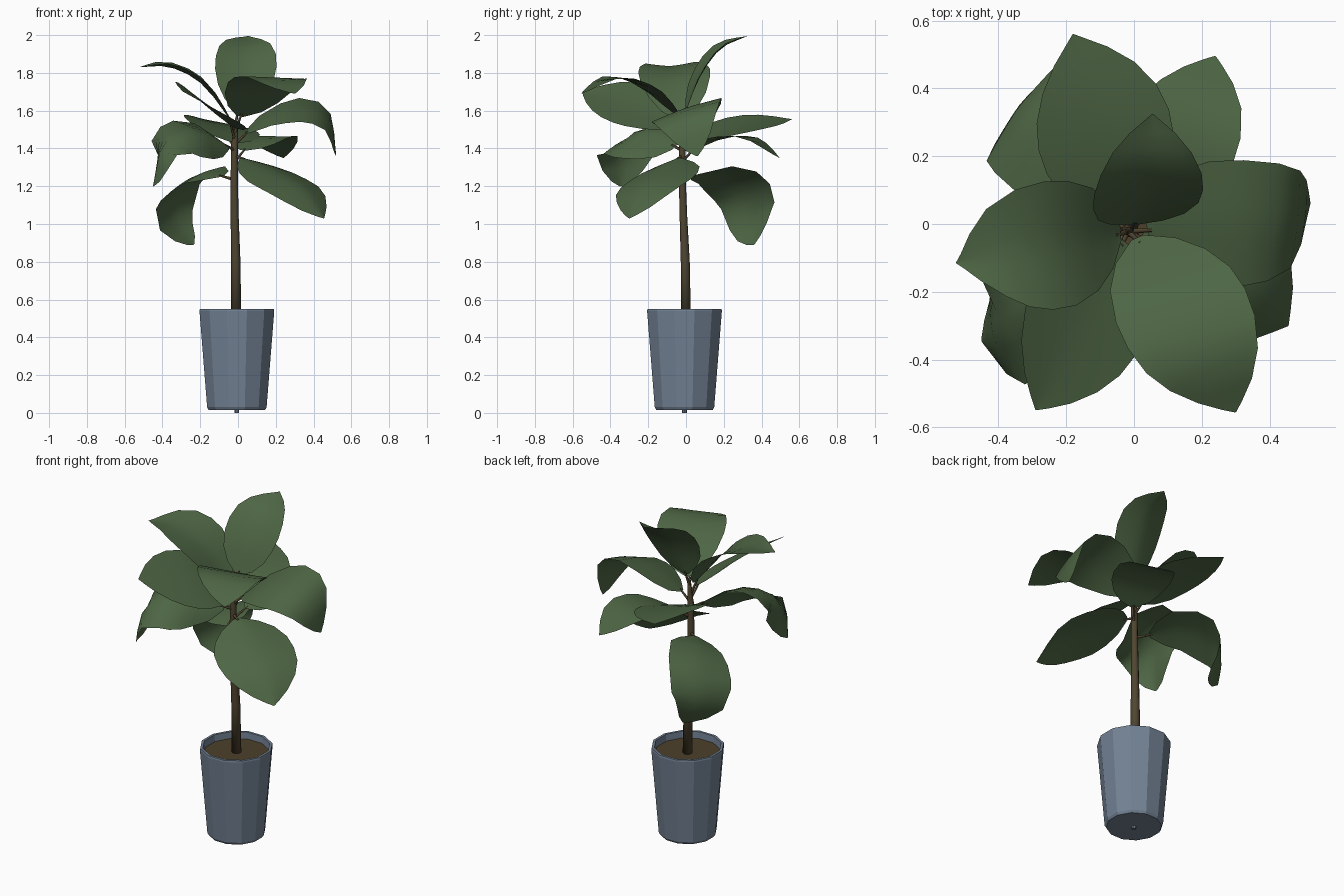
import bpy, bmesh, math
from mathutils import Vector as V

if "Cube" in bpy.data.objects:
    bpy.data.objects.remove(bpy.data.objects["Cube"])


def mat(name, c):
    m = bpy.data.materials.new(name)
    m.diffuse_color = (*c, 1)
    m.use_nodes = True
    m.node_tree.nodes["Principled BSDF"].inputs["Base Color"].default_value = m.diffuse_color
    return m


LEAF = mat("leaf green", (0.076, 0.132, 0.058))
POT = mat("slate blue", (0.170, 0.222, 0.295))
BARK = mat("bark brown", (0.080, 0.060, 0.030))
SOIL = mat("soil brown", (0.072, 0.052, 0.024))


def add(name, verts, faces, m, smooth=False):
    me = bpy.data.meshes.new(name)
    me.from_pydata([tuple(v) for v in verts], [], faces)
    me.materials.append(m)
    bm = bmesh.new()
    bm.from_mesh(me)
    if name[:4] != "leaf":
        bmesh.ops.recalc_face_normals(bm, faces=bm.faces)
    for f in bm.faces:
        f.smooth = smooth
    bm.to_mesh(me)
    bm.free()
    ob = bpy.data.objects.new(name, me)
    bpy.context.collection.objects.link(ob)
    return ob


def rings(name, prof, n, m, smooth=False, phase=0.0):
    """Loft of horizontal polygons: prof holds (x, y, z, radius)."""
    vs = [(x + r * math.cos(phase + 2 * math.pi * k / n),
           y + r * math.sin(phase + 2 * math.pi * k / n), z)
          for x, y, z, r in prof for k in range(n)]
    fs = [(i * n + k, i * n + (k + 1) % n, (i + 1) * n + (k + 1) % n, (i + 1) * n + k)
          for i in range(len(prof) - 1) for k in range(n)]
    fs += [tuple(range(n)), tuple(range(len(vs) - n, len(vs)))]
    return add(name, vs, fs, m, smooth)


def spline(pts, t):
    """Catmull-Rom point at t in 0..1."""
    p = [2 * pts[0] - pts[1]] + pts + [2 * pts[-1] - pts[-2]]
    f = t * (len(pts) - 1)
    i = min(int(f), len(pts) - 2)
    u = f - i
    a, b, c, d = p[i:i + 4]
    return 0.5 * (2 * b + (c - a) * u + (2 * a - 5 * b + 4 * c - d) * u * u
                  + (3 * b - a - 3 * c + d) * u ** 3)


WIDTH = [(0, .10), (.08, .50), (.2, .80), (.35, .97), (.48, 1), (.62, .93),
         (.76, .74), (.88, .45), (.96, .17), (1, .01)]


def leaf(name, pts, side, w, cup, stem_z, point=1.0):
    """Blade along a midrib; point > 1 gives a sharper tip, < 1 a blunter one."""
    pts = [V(p) for p in pts]
    side = V(side).normalized()
    sign = 1 if side.cross(pts[-1] - pts[0]).z > 0 else -1
    nu, vs, fs = 8, [], []
    for t, k in WIDTH:
        k = k ** point if t > .5 else k
        p = spline(pts, t)
        tan = (spline(pts, min(t + .02, 1)) - spline(pts, max(t - .02, 0))).normalized()
        s = (side - tan * side.dot(tan)).normalized()
        n = s.cross(tan) * sign
        for j in range(nu + 1):
            u = 2 * j / nu - 1
            vs.append(p + s * u * k * w + n * cup * w * k * abs(u) ** 1.4)
    for i in range(len(WIDTH) - 1):
        for j in range(nu):
            a = i * (nu + 1) + j
            q = (a, a + 1, a + nu + 2, a + nu + 1)
            fs.append(q if sign > 0 else q[::-1])
    add(name, vs, fs, LEAF, True)
    # leaf stalk from the trunk to the blade base
    a, b = V((-0.018, -0.022, stem_z)), pts[0] + (pts[1] - pts[0]) * .1
    d = (b - a).normalized()
    e = d.orthogonal().normalized()
    g = d.cross(e)
    n = 6
    tube = [c + r * (e * math.cos(k * math.tau / n) + g * math.sin(k * math.tau / n))
            for c, r in ((a, .009), (b, .005)) for k in range(n)]
    add(name.replace("leaf", "stalk"), tube,
        [(k, (k + 1) % n, n + (k + 1) % n, n + k) for k in range(n)], BARK, True)


# Pot with hollow rim, drain plug, soil
cx, cy, ph = -0.006, -0.008, math.radians(15)
rings("pot", [(cx, cy, z, r) for z, r in ((.016, .155), (.03, .163), (.54, .205), (.55, .203),
                                          (.55, .188), (.49, .184))], 12, POT, phase=ph)
rings("drain_plug", [(cx, cy, 0, .012), (cx, cy, .025, .012)], 8, POT)
rings("soil", [(cx, cy, .495, .183), (cx, cy, .51, .184)], 12, SOIL, phase=ph)

# Trunk, slightly bent
rings("trunk", [(-.01, .0, .5, .027), (-.012, -.004, .8, .025), (-.018, -.014, 1.05, .021),
                (-.02, -.02, 1.25, .019), (-.018, -.02, 1.42, .018), (-.012, -.016, 1.5, .012),
                (-.008, -.012, 1.56, .006)], 10, BARK, True)

# Leaves: midrib points, side direction, half width, cupping, height of stalk on trunk
leaf("leaf_top", [(.0, .0, 1.60), (.03, .07, 1.775), (.05, .18, 1.925), (.055, .325, 1.995)],
     (1, .15, 0), .163, .15, 1.5, 1.1)
leaf("leaf_upper_front", [(.01, -.04, 1.57), (.11, -.2, 1.72), (.21, -.38, 1.775), (.30, -.555, 1.69)],
     (.4, .1, -.01), .195, .0, 1.48)
leaf("leaf_upper_left", [(-.04, -.03, 1.55), (-.19, -.055, 1.74), (-.36, -.075, 1.83),
                         (-.525, -.115, 1.83)], (0, 1, .02), .19, .13, 1.48, 1.2)
leaf("leaf_front_left", [(-.03, -.05, 1.515), (-.11, -.2, 1.595), (-.2, -.37, 1.655),
                         (-.29, -.548, 1.70)], (.38, -.15, -.25), .21, .06, 1.45)
leaf("leaf_back_left", [(-.02, .03, 1.43), (-.07, .2, 1.495), (-.12, .38, 1.535), (-.18, .56, 1.555)],
     (.4, .05, -.09), .205, .05, 1.38, 1.1)
leaf("leaf_right", [(.04, -.02, 1.48), (.17, 0, 1.57), (.34, 0, 1.615), (.48, .01, 1.55),
                    (.52, .06, 1.36)], (.03, .38, .13), .195, -.06, 1.42, .85)
leaf("leaf_back_right", [(.03, .03, 1.39), (.1, .17, 1.455), (.18, .34, 1.455), (.24, .495, 1.35)],
     (.36, -.1, 0), .17, .0, 1.33)
leaf("leaf_low_back", [(-.085, .03, 1.255), (-.205, .18, 1.27), (-.325, .31, 1.17), (-.34, .35, 1.02),
                       (-.235, .36, .89)], (.2, .25, .1), .185, -.1, 1.235, .75)
leaf("leaf_left", [(-.05, -.06, 1.41), (-.22, -.22, 1.495), (-.39, -.325, 1.43), (-.45, -.345, 1.2)],
     (.05, -.35, -.19), .195, -.3, 1.39, .7)
leaf("leaf_low_front", [(.02, -.04, 1.35), (.17, -.125, 1.29), (.34, -.23, 1.19), (.455, -.3, 1.03)],
     (.33, .37, .02), .225, -.18, 1.36)
